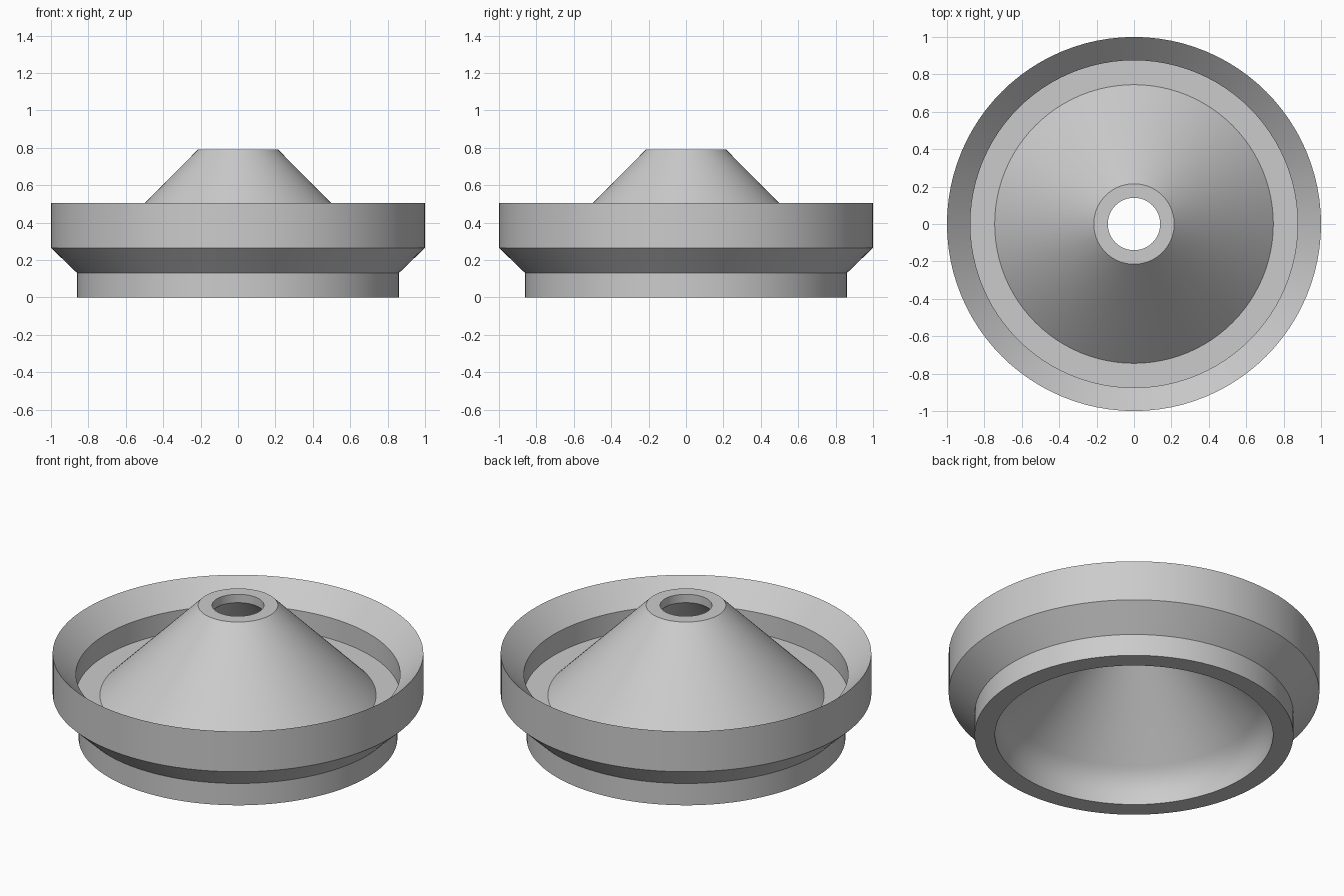
import bpy
import bmesh
from math import pi, radians
from mathutils import Vector

SEGMENTS = 96

cube = bpy.data.objects.get("Cube")
if cube:
    bpy.data.objects.remove(cube, do_unlink=True)


def make_material(name, colour):
    mat = bpy.data.materials.new(name)
    mat.use_nodes = True
    mat.diffuse_color = colour
    mat.node_tree.nodes["Principled BSDF"].inputs["Base Color"].default_value = colour
    return mat


def fillet(start, corner, end, steps=8):
    """Rounded corner as a short quadratic curve between two tangent points."""
    a, b, c = Vector(start), Vector(corner), Vector(end)
    return [a * (1 - t) ** 2 + b * 2 * t * (1 - t) + c * t ** 2
            for t in (i / steps for i in range(steps + 1))]


def lathe(name, profile, material):
    """Revolve a closed (radius, height) section around the z axis."""
    bm = bmesh.new()
    verts = [bm.verts.new((r, 0, z)) for r, z in profile]
    edges = [bm.edges.new((v, verts[i - 1])) for i, v in enumerate(verts)]
    bmesh.ops.spin(bm, geom=verts + edges, cent=(0, 0, 0), axis=(0, 0, 1),
                   angle=2 * pi, steps=SEGMENTS, use_merge=True)
    bmesh.ops.remove_doubles(bm, verts=bm.verts, dist=0.0001)
    bmesh.ops.recalc_face_normals(bm, faces=bm.faces)
    mesh = bpy.data.meshes.new(name)
    bm.to_mesh(mesh)
    bm.free()
    mesh.materials.append(material)
    obj = bpy.data.objects.new(name, mesh)
    bpy.context.collection.objects.link(obj)
    bpy.ops.object.select_all(action="DESELECT")
    obj.select_set(True)
    bpy.context.view_layer.objects.active = obj
    bpy.ops.object.shade_smooth_by_angle(angle=radians(30))
    return obj


grey = make_material("light grey", (0.6, 0.6, 0.6, 1))

# Base skirt, flared collar and knife-edged rim
outside = [(0.86, 0), (0.86, 0.13), (1, 0.265), (1, 0.505)]
# Trough inside the rim, then the central cone and its flat top
trough_and_cone = [(0.875, 0.38), (0.875, 0.255), (0.745, 0.255), (0.215, 0.79)]
# Central hole and hollow underside, rounded where the cone meets the skirt
underside = [(0.14, 0.79), (0.14, 0.74)]
underside += fillet((0.68, 0.2), (0.75, 0.13), (0.75, 0.03))
underside += [(0.75, 0)]

lathe("funnel_cap", outside + trough_and_cone + underside, grey)
